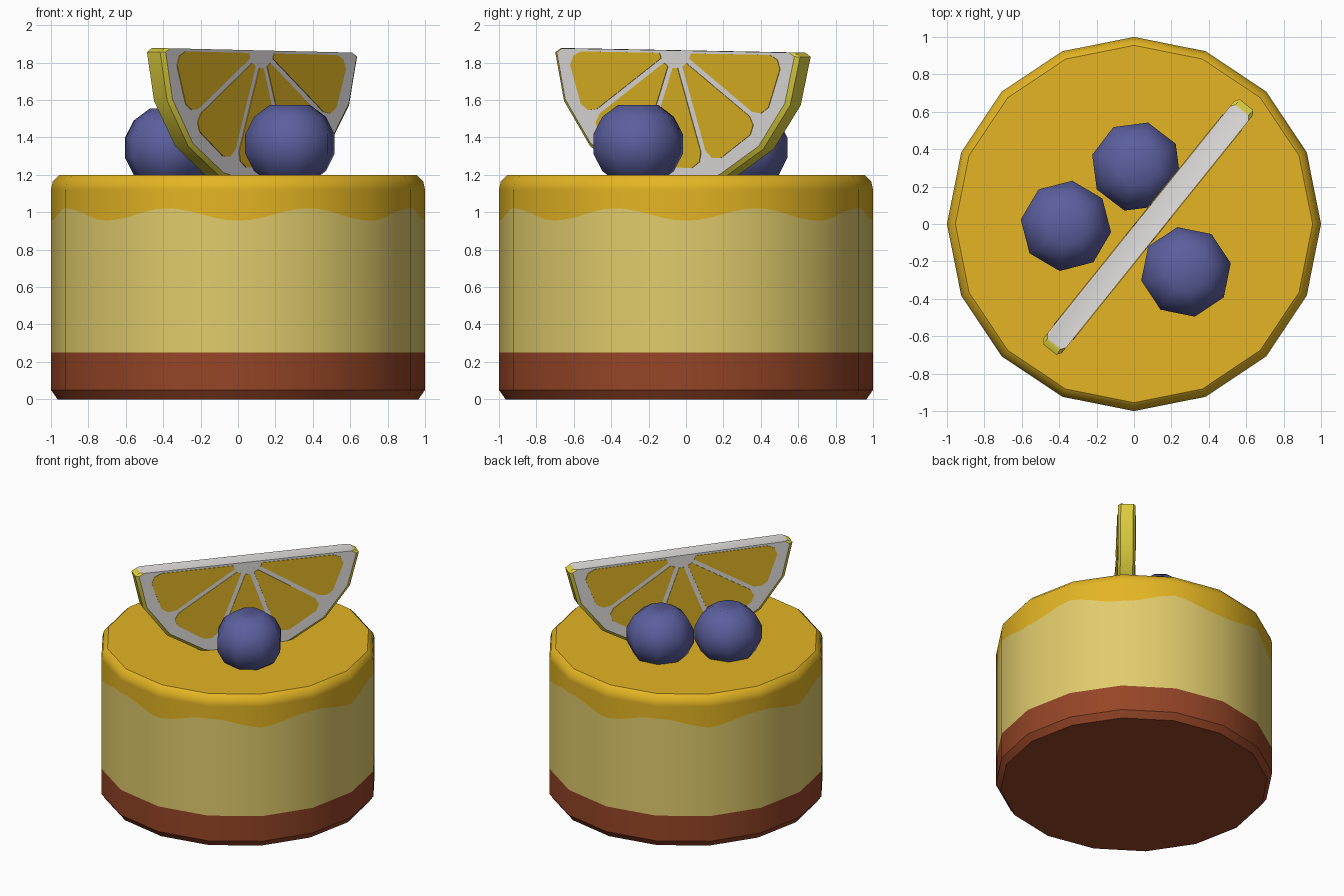
import bpy, bmesh, math
from mathutils import Matrix, Vector

if "Cube" in bpy.data.objects:
    bpy.data.objects.remove(bpy.data.objects["Cube"])


def material(name, rgb):
    m = bpy.data.materials.new(name)
    m.diffuse_color = (*rgb, 1)
    m.use_nodes = True
    m.node_tree.nodes["Principled BSDF"].inputs["Base Color"].default_value = m.diffuse_color
    return m


CRUST = material("brown crust", (0.30, 0.06, 0.02))
CREAM = material("pale cream", (0.75, 0.60, 0.15))
GLAZE = material("golden glaze", (0.77, 0.46, 0.017))
BERRY = material("berry blue", (0.105, 0.115, 0.34))
PITH = material("white pith", (0.77, 0.75, 0.74))
RIND = material("yellow rind", (0.75, 0.64, 0.05))
PULP = material("citrus pulp", (0.75, 0.46, 0.018))


def add_object(name, bm, mats, matrix=Matrix()):
    bmesh.ops.recalc_face_normals(bm, faces=bm.faces)
    me = bpy.data.meshes.new(name)
    bm.to_mesh(me)
    bm.free()
    for m in mats:
        me.materials.append(m)
    ob = bpy.data.objects.new(name, me)
    ob.matrix_world = matrix
    bpy.context.collection.objects.link(ob)
    return ob


def bridge(bm, a, b, mat):
    n = len(a)
    for i in range(n):
        j = (i + 1) % n
        bm.faces.new((a[i], a[j], b[j], b[i])).material_index = mat


# Cake: 16-sided body, each side split so the glaze can end in a wavy line
SUB, SIDES = 6, 16


def rim(i):
    k, t = divmod(i, SUB)
    p, q = (Vector((math.cos(a), math.sin(a))) for a in
            (math.tau * k / SIDES, math.tau * (k + 1) / SIDES))
    return p.lerp(q, t / SUB)


bm = bmesh.new()
rings = []
for r, z in [(0.965, 0), (1, 0.05), (1, 0.25), (1, None), (1, 1.12), (0.99, 1.165), (0.955, 1.2)]:
    ring = []
    for i in range(SUB * SIDES):
        p = rim(i) * r
        wave = 0.988 - 0.033 * math.cos(8 * math.atan2(p.y, p.x))
        ring.append(bm.verts.new((p.x, p.y, wave if z is None else z)))
    rings.append(ring)
for a, b, m in zip(rings, rings[1:], (0, 0, 1, 2, 2, 2)):
    bridge(bm, a, b, m)
bm.faces.new(rings[0]).material_index = 0
bm.faces.new(rings[-1]).material_index = 2
cake = add_object("cake", bm, [CRUST, CREAM, GLAZE])

# Round shading on the walls, flat on the caps and the bottom chamfer
me = cake.data
me.shade_smooth()
normals = [Vector((0, 0, 1))] * len(me.loops)
for f in me.polygons:
    for li in f.loop_indices:
        co = me.vertices[me.loops[li].vertex_index].co
        if abs(f.normal.z) > 0.99:
            n = f.normal.copy()
        else:
            up = -0.7 if f.center.z < 0.04 else 1.3 if co.z > 1.19 else 0.5 if co.z > 1.15 else 0
            d = Vector((co.x, co.y, 0)).normalized()
            n = Vector((d.x, d.y, up)).normalized()
        normals[li] = n
me.normals_split_custom_set(normals)

# Citrus slice: half disc standing in the cake, with a chamfered rind
RU, RV, HALF = 0.84, 0.735, 0.063
place = (Matrix.Translation((0.075, -0.016, 1.865)) @ Matrix.Rotation(math.radians(51.2), 4, 'Z')
         @ Matrix.Rotation(math.radians(0.85), 4, 'Y'))
arc = [(math.cos(math.pi * i / 8), math.sin(math.pi * i / 8)) for i in range(1, 8)]
outline = [(0.955, 0), (1, 0.03)] + arc + [(-1, 0.03), (-0.955, 0)]
bm = bmesh.new()
rings = [[bm.verts.new((x * RU * s, y, -z * RV * s)) for x, z in outline]
         for y, s in ((-HALF, 0.97), (-0.045, 1), (0.045, 1), (HALF, 0.97))]
for a, b in zip(rings, rings[1:]):
    for i in range(len(a) - 1):
        bm.faces.new((a[i], a[i + 1], b[i + 1], b[i])).material_index = 1
bm.faces.new(rings[0])
bm.faces.new(rings[-1])
bm.faces.new([r[0] for r in rings] + [r[-1] for r in reversed(rings)])
slice_ob = add_object("citrus_slice", bm, [PITH, RIND], place)

# Pulp: five wedge plates on each face
bm = bmesh.new()
for side in (-1, 1):
    for k in range(5):
        a0, a1 = math.pi * k / 5, math.pi * (k + 1) / 5
        pts = []
        for r, extra in ((0.13, 0), (0.77, 0), (0.835, 0.04), (0.865, 0.12)):
            pts.append((r, a0 + math.asin(0.02 / r) + extra))
        pts += [(r, a0 + a1 - a) for r, a in reversed(pts)]
        lo, hi = ([bm.verts.new((r * math.cos(a) * RU, side * y, -r * math.sin(a) * RV))
                   for r, a in pts] for y in (HALF - 0.002, HALF + 0.004))
        bridge(bm, lo, hi, 0)
        bm.faces.new(lo)
        bm.faces.new(hi)
add_object("slice_pulp", bm, [PULP], place)

# Berries: low-sided balls with a slightly dented crown
for i, (x, y, z, turn) in enumerate([(-0.364, -0.01, 1.345, 37), (0.012, 0.307, 1.345, 30),
                                     (0.278, -0.256, 1.365, 11)]):
    bm = bmesh.new()
    bmesh.ops.create_uvsphere(bm, u_segments=8, v_segments=7, radius=0.25)
    for v in bm.verts:
        v.co.z *= 0.93
        if v.co.z > 0.22:
            v.co.z = 0.19
    ob = add_object(f"berry_{i + 1}", bm, [BERRY], Matrix.Translation((x, y, z))
                    @ Matrix.Rotation(math.radians(turn), 4, 'Z'))
    ob.data.shade_smooth()

# Smooth rind with crisp edges
bpy.context.view_layer.objects.active = slice_ob
slice_ob.select_set(True)
bpy.ops.object.shade_smooth_by_angle(angle=math.radians(32))
